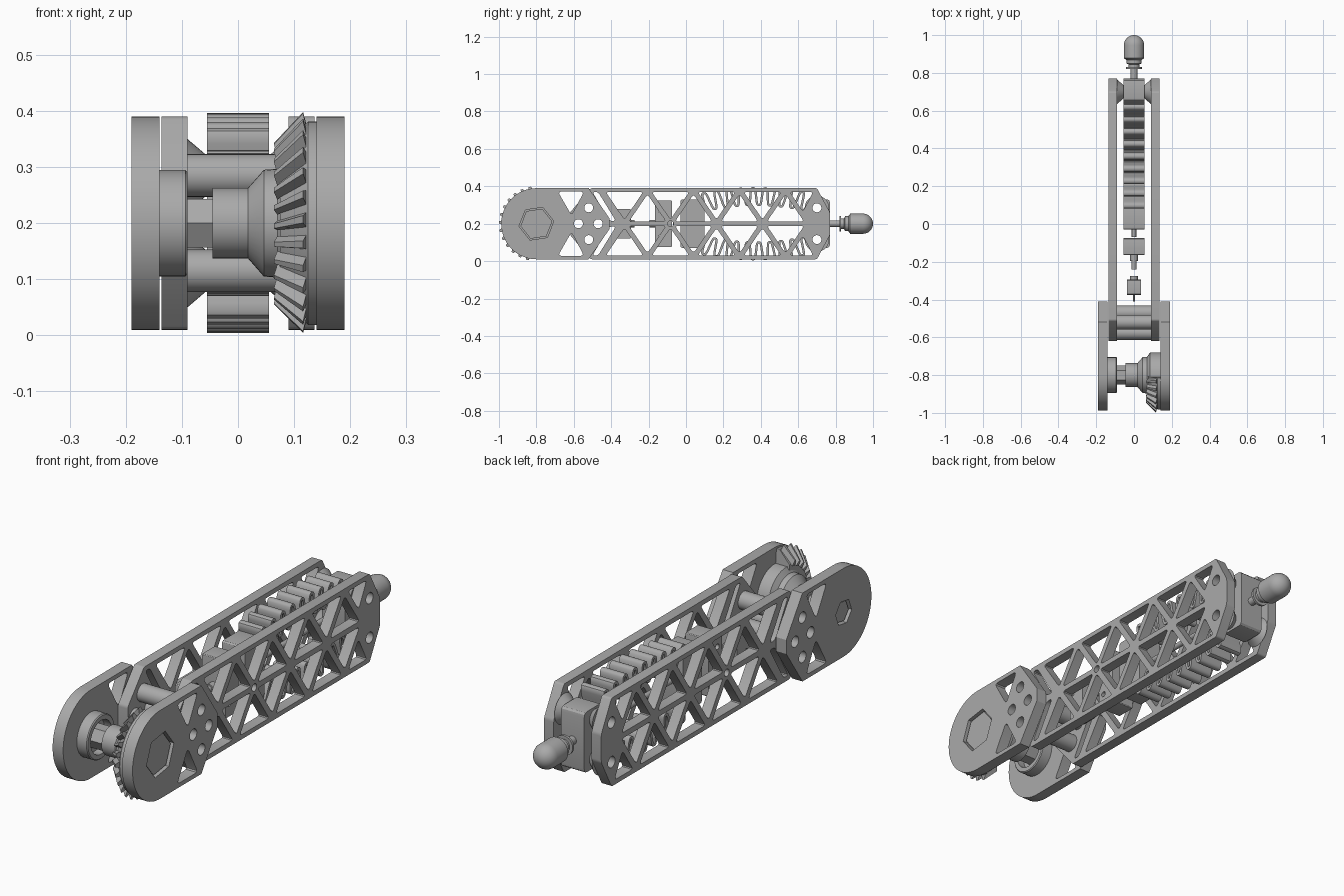
import bpy, bmesh, math
from mathutils import Vector

cube = bpy.data.objects.get("Cube")
if cube:
    bpy.data.objects.remove(cube, do_unlink=True)

grey = bpy.data.materials.new("machined_grey")
grey.use_nodes = True
grey.diffuse_color = (0.4, 0.4, 0.4, 1)
grey.node_tree.nodes["Principled BSDF"].inputs["Base Color"].default_value = (0.4, 0.4, 0.4, 1)

MID = 0.2      # height of the arm's centre line
AXLE = -0.8    # y of the joint axle


def finish(ob):
    ob.data.materials.clear()
    ob.data.materials.append(grey)
    bpy.ops.object.select_all(action='DESELECT')
    ob.select_set(True)
    bpy.context.view_layer.objects.active = ob
    bpy.ops.object.shade_smooth_by_angle(angle=math.radians(32))
    return ob


def rounded(pts, r):
    """Round the corners of a polygon."""
    out = []
    for i, p in enumerate(pts):
        p = Vector(p)
        a, b = Vector(pts[i - 1]) - p, Vector(pts[(i + 1) % len(pts)]) - p
        a = p + a.normalized() * min(r, a.length * 0.45)
        b = p + b.normalized() * min(r, b.length * 0.45)
        for t in (0, 0.33, 0.67, 1):
            out.append(a * (1 - t) ** 2 + p * 2 * t * (1 - t) + b * t * t)
    return out


def ring(y, z, r, n=20, turn=0.0):
    return [(y + r * math.cos(turn + math.tau * i / n),
             z + r * math.sin(turn + math.tau * i / n)) for i in range(n)]


def flip(pts):
    """Mirror a side profile about the centre line."""
    return [(p[0], 2 * MID - p[1]) for p in pts]


def plate(name, x0, x1, outline, holes=()):
    """Side profile in y and z, with holes, extruded from x0 to x1."""
    cu = bpy.data.curves.new(name, 'CURVE')
    cu.dimensions = '2D'
    cu.fill_mode = 'BOTH'
    cu.extrude = abs(x1 - x0) / 2
    for pts in [outline, *holes]:
        sp = cu.splines.new('POLY')
        sp.points.add(len(pts) - 1)
        for q, p in zip(sp.points, pts):
            q.co = (p[0], p[1], 0, 1)
        sp.use_cyclic_u = True
    ob = bpy.data.objects.new(name, cu)
    bpy.context.collection.objects.link(ob)
    ob.rotation_euler = (math.pi / 2, 0, math.pi / 2)
    ob.location.x = (x0 + x1) / 2
    bpy.ops.object.select_all(action='DESELECT')
    ob.select_set(True)
    bpy.context.view_layer.objects.active = ob
    bpy.ops.object.convert(target='MESH')
    ob = bpy.context.view_layer.objects.active
    bm = bmesh.new()
    bm.from_mesh(ob.data)
    bmesh.ops.remove_doubles(bm, verts=bm.verts, dist=1e-5)
    bmesh.ops.recalc_face_normals(bm, faces=bm.faces)
    bm.to_mesh(ob.data)
    bm.free()
    return finish(ob)


def lathe(name, profile, axis, y=0.0, z=MID, n=32, span=math.tau, closed=False):
    """Turn (position, radius) points about the x or y axis."""
    bm = bmesh.new()
    full = span > 6
    rows = []
    for i in range(n if full else n + 1):
        t = span * i / n - (0 if full else span / 2)
        c, s = math.cos(t), math.sin(t)
        rows.append([bm.verts.new((a, y - r * c, z + r * s) if axis == 'x'
                                  else (r * c, a, z + r * s)) for a, r in profile])
    m = len(profile)
    for i in range(n):
        a, b = rows[i], rows[(i + 1) % len(rows)]
        for j in range(m if closed else m - 1):
            k = (j + 1) % m
            bm.faces.new((a[j], a[k], b[k], b[j]))
    if not full:
        bm.faces.new(rows[0])
        bm.faces.new(rows[-1])
    elif not closed:
        for j in (0, -1):
            if profile[j][1] > 0:
                bm.faces.new([r[j] for r in rows])
    bmesh.ops.remove_doubles(bm, verts=bm.verts, dist=1e-5)
    bmesh.ops.recalc_face_normals(bm, faces=bm.faces)
    me = bpy.data.meshes.new(name)
    bm.to_mesh(me)
    bm.free()
    ob = bpy.data.objects.new(name, me)
    bpy.context.collection.objects.link(ob)
    return finish(ob)


def box(y0, y1, z0, z1, r=0.008):
    return rounded([(y0, z0), (y1, z0), (y1, z1), (y0, z1)], r)


# Truss side plates
bolts = [(-0.575, MID), (-0.47, MID), (-0.52, 0.285), (-0.52, 0.115)]
pins = [(0.7, 0.285), (0.7, 0.115)]
truss = [[(-0.5, 0.37), (-0.47, 0.37), (-0.375, 0.215), (-0.41, 0.215)],
         [(0.555, 0.37), (0.68, 0.37), (0.625, 0.265)]]
for i in range(4):
    c = -0.329 + 0.246 * i
    truss.append([(c - 0.1, 0.37), (c + 0.1, 0.37), (c, 0.223)])
    c += 0.123
    truss.append([(c - 0.099, 0.212), (c + 0.099, 0.212), (c, 0.357)])
truss = [rounded(t, 0.016) for t in truss]
truss += [flip(t) for t in truss]
truss += [ring(y, z, 0.024) for y, z in bolts + pins] + [ring(-0.083, MID, 0.016)]
top = [(-0.62, 0.26), (-0.51, 0.39), (0.7, 0.39), (0.77, 0.26)]
truss_outline = rounded(top + flip(top)[::-1], 0.008)

# Rounded joint plates with a hexagonal socket
nose = [(AXLE - 0.188 * math.sin(a), MID + 0.19 * math.cos(a))
        for a in [math.pi * i / 32 for i in range(33)]]
tail = [(-0.41, 0.17), (-0.41, 0.23), (-0.52, 0.39)]
joint_outline = nose + [(-0.52, 0.01)] + tail
window = rounded([(-0.685, 0.372), (-0.545, 0.372), (-0.612, 0.245)], 0.02)

for side, s, hexa in (("left", 1, 0.094), ("right", -1, 0.055)):
    plate(side + "_truss_plate", s * 0.09, s * 0.136, truss_outline, truss)
    plate(side + "_joint_plate", s * 0.14, s * 0.19, joint_outline,
          [window, flip(window), ring(AXLE, MID, hexa, 6, 0.15)]
          + [ring(y, z, 0.024) for y, z in bolts])
    plate(side + "_hex_insert", s * 0.141, s * 0.18, ring(AXLE, MID, hexa - 0.008, 6, 0.15))
    plate(side + "_hex_backing", s * 0.14, s * 0.165, ring(AXLE, MID, hexa + 0.002, 6, 0.15))
    # Tapered bosses that hold the finger block
    for y, z in pins:
        lathe(side + "_pin_boss", [(s * 0.09, 0.065), (s * 0.056, 0.036),
              (s * 0.056, 0.024), (s * 0.09, 0.024)], 'x', y, z, closed=True)

# Tubular spacers between the truss plates
for y, z in bolts:
    lathe("spacer_tube", [(-0.09, 0.038), (0.09, 0.038), (0.09, 0.024), (-0.09, 0.024)],
          'x', y, z, closed=True)

# Joint axle and hub
lathe("axle_hub", [(-0.045, 0.063), (0.018, 0.063), (0.046, 0.095), (0.07, 0.097),
                   (0.085, 0.12), (0.14, 0.12)], 'x', AXLE, n=40)
lathe("hex_axle", [(-0.14, 0.05), (-0.045, 0.05)], 'x', AXLE, n=6)
lathe("hub_cup", [(-0.14, 0.095), (-0.094, 0.095), (-0.09, 0.091), (-0.09, 0.072),
                  (-0.125, 0.072), (-0.125, 0.03), (-0.14, 0.03)], 'x', AXLE, closed=True)

# Bevel gear sector
lathe("gear_sector", [(0.14, 0.1), (0.14, 0.182), (0.125, 0.182), (0.075, 0.13), (0.075, 0.1)],
      'x', AXLE, n=40, span=math.pi * 0.95)
bm = bmesh.new()
for i in range(13):
    rings = []
    for x, r, w, skew in ((0.07, 0.122, 0.007, -0.035), (0.122, 0.176, 0.011, 0.035)):
        t = math.radians(-78 + 13 * i) + skew
        out = Vector((0, -math.cos(t), math.sin(t)))
        side = Vector((0, math.sin(t), math.cos(t)))
        base = Vector((x, AXLE, MID))
        lift = Vector((-0.006, 0, 0))
        rings.append([bm.verts.new(base + out * (r + h) + side * q * w + lift * (h > 0))
                      for h, q in ((0, -1.2), (0, 1.2), (0.024, 0.6), (0.024, -0.6))])
    a, b = rings
    for j in range(4):
        bm.faces.new((a[j], a[(j + 1) % 4], b[(j + 1) % 4], b[j]))
    bm.faces.new(a)
    bm.faces.new(b)
bmesh.ops.recalc_face_normals(bm, faces=bm.faces)
me = bpy.data.meshes.new("gear_teeth")
bm.to_mesh(me)
bm.free()
teeth = bpy.data.objects.new("gear_teeth", me)
bpy.context.collection.objects.link(teeth)
finish(teeth)

# Spring body: end blocks joined by two fanned serpentine strips
plate("front_block", -0.055, 0.055, box(-0.03, 0.1, 0.07, 0.33, 0.015))
plate("rear_block", -0.055, 0.055, box(0.65, 0.77, 0.07, 0.33, 0.02),
      [ring(y, z, 0.024) for y, z in pins])
lathe("centre_rod", [(-0.07, 0.012), (0.66, 0.012)], 'y', n=16)
COILS, STEPS = 9, 20
path = []
for i in range(COILS * STEPS + 1):
    u = i / (COILS * STEPS) - 0.5
    wave = math.tanh(2.2 * math.sin(math.tau * i / STEPS)) / math.tanh(2.2)
    y = 0.375 + u * 0.56 * (1 + 0.06 * wave)
    path.append(Vector((y, 0.345 + 0.045 * wave - 0.12 * u * u)))
edges = ([], [])
for i, p in enumerate(path):
    d = (path[min(i + 1, len(path) - 1)] - path[max(i - 1, 0)]).normalized() * 0.006
    edges[0].append((p.x - d.y, p.y + d.x))
    edges[1].append((p.x + d.y, p.y - d.x))
strip = edges[0] + edges[1][::-1]
plate("upper_spring", -0.055, 0.055, strip)
plate("lower_spring", -0.055, 0.055, flip(strip))

# Drive blocks and couplings along the centre line
plate("drive_block", -0.055, 0.055, box(-0.165, -0.075, 0.075, 0.325),
      [ring(-0.135, 0.27, 0.012), ring(-0.135, 0.13, 0.012)])
plate("sensor_block", -0.036, 0.036, box(-0.375, -0.295, 0.12, 0.28),
      [ring(-0.36, 0.24, 0.012), ring(-0.36, 0.16, 0.012)])
lathe("drive_coupling", [(-0.24, 0.013), (-0.195, 0.013), (-0.195, 0.02), (-0.165, 0.02)], 'y', n=12)
lathe("sensor_coupling", [(-0.41, 0.004), (-0.295, 0.004), (-0.295, 0.02), (-0.275, 0.02)], 'y', n=12)

# Rear rod with flange and domed tip
dome = [(0.946 + 0.054 * math.sin(a), 0.054 * math.cos(a))
        for a in [math.pi / 2 * i / 8 for i in range(9)]]
dome[-1] = (1.0, 0)
lathe("domed_tip", [(0.765, 0.018), (0.82, 0.018), (0.82, 0.042), (0.83, 0.042), (0.83, 0.028),
                    (0.845, 0.028), (0.85, 0.04), (0.868, 0.04), (0.878, 0.054)] + dome, 'y')
